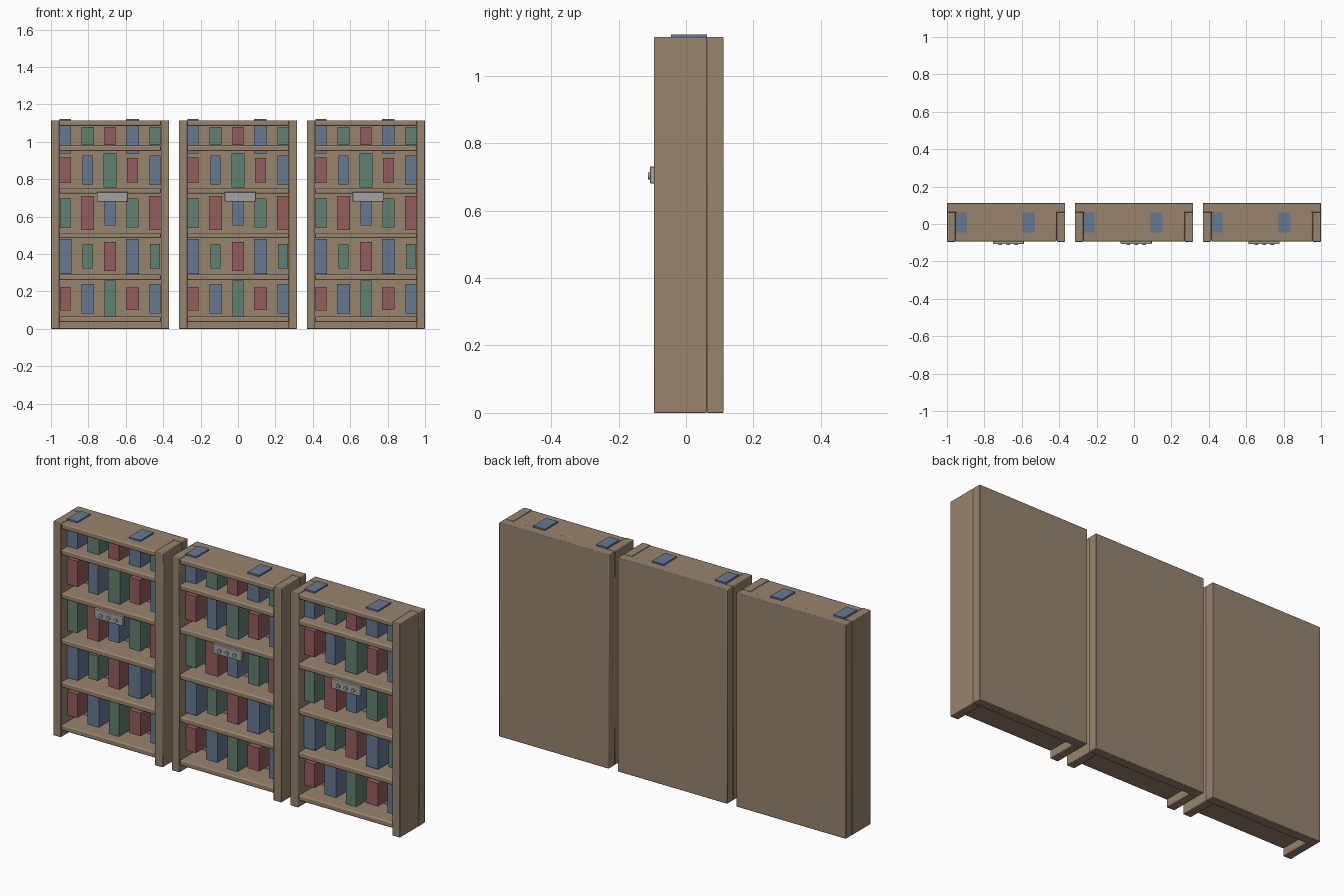
import bpy, math

if "Cube" in bpy.data.objects:
    bpy.data.objects.remove(bpy.data.objects["Cube"])


def material(name, rgb):
    m = bpy.data.materials.new(name)
    m.diffuse_color = (*rgb, 1)
    m.use_nodes = True
    m.node_tree.nodes["Principled BSDF"].inputs["Base Color"].default_value = m.diffuse_color
    return m


WOOD = material("wood", (0.31, 0.23, 0.155))
METAL = material("metal", (0.36, 0.36, 0.36))
BOOKS = [("red", material("red_cover", (0.30, 0.11, 0.11))),
         ("blue", material("blue_cover", (0.13, 0.19, 0.29))),
         ("green", material("green_cover", (0.12, 0.22, 0.165)))]


def box(name, x, y, z, mat, bevel=0):
    """Box from (min, max) pairs on each axis."""
    bpy.ops.mesh.primitive_cube_add(size=1, location=[(a + b) / 2 for a, b in (x, y, z)])
    ob = bpy.context.object
    ob.name = name
    ob.scale = [b - a for a, b in (x, y, z)]
    bpy.ops.object.transform_apply(location=False, rotation=False, scale=True)
    ob.data.materials.append(mat)
    if bevel:
        mod = ob.modifiers.new("soft_edges", 'BEVEL')
        mod.width, mod.segments = bevel, 2
        bpy.ops.object.shade_smooth_by_angle(angle=math.radians(40))
    return ob


FRONT, BACK, INNER = -0.095, 0.112, 0.062
HALF, PANEL, TOP = 0.316, 0.045, 1.115
SHELVES = [0.051, 0.275, 0.499, 0.738, 0.965, 1.10]

# (row centre height, [(book width, book height) ...]) from the bottom up
ROWS = [
    (0.161, [(.058, .124), (.067, .160), (.057, .193), (.068, .120), (.059, .157)]),
    (0.388, [(.065, .187), (.055, .130), (.065, .155), (.070, .187), (.052, .130)]),
    (0.620, [(.058, .160), (.070, .182), (.060, .135), (.064, .155), (.064, .182)]),
    (0.848, [(.060, .134), (.055, .155), (.070, .184), (.060, .130), (.060, .160)]),
    (1.030, [(.060, .185), (.066, .096), (.060, .096), (.067, .185), (.060, .096)]),
]

for cx in (-0.684, 0, 0.684):
    # carcass
    for s, side in ((-1, "left"), (1, "right")):
        xs = sorted((cx + s * HALF, cx + s * (HALF - PANEL)))
        box(f"{side}_side_panel", xs, (FRONT, INNER), (0, TOP), WOOD, 0.003)
    box("back_panel", (cx - HALF, cx + HALF), (INNER, BACK), (0, TOP), WOOD, 0.003)

    # shelves with softened front edge
    w = HALF - PANEL
    for z in SHELVES:
        box("shelf", (cx - w, cx + w), (FRONT + 0.002, INNER + 0.01),
            (z - 0.0145, z + 0.0145), WOOD, 0.006)

    # five columns of books per row, colours cycling
    for r, (zc, sizes) in enumerate(ROWS):
        for c, (bw, bh) in enumerate(sizes):
            colour, mat = BOOKS[(r + c) % 3]
            x = cx + (c - 2) * 0.12
            box(f"{colour}_book", (x - bw / 2, x + bw / 2), (-0.045, INNER),
                (zc - bh / 2, zc + bh / 2), mat)

    # metal label plate with three rivets
    px = cx + 0.012
    box("label_plate", (px - 0.083, px + 0.083), (-0.107, FRONT + 0.004),
        (0.681, 0.731), METAL, 0.002)
    for i in (-1, 0, 1):
        bpy.ops.mesh.primitive_cylinder_add(
            vertices=12, radius=0.01, depth=0.01,
            location=(px + i * 0.043, -0.108, 0.703), rotation=(math.pi / 2, 0, 0))
        ob = bpy.context.object
        ob.name = "plate_rivet"
        ob.data.materials.append(METAL)
        bpy.ops.object.shade_smooth_by_angle(angle=math.radians(40))
